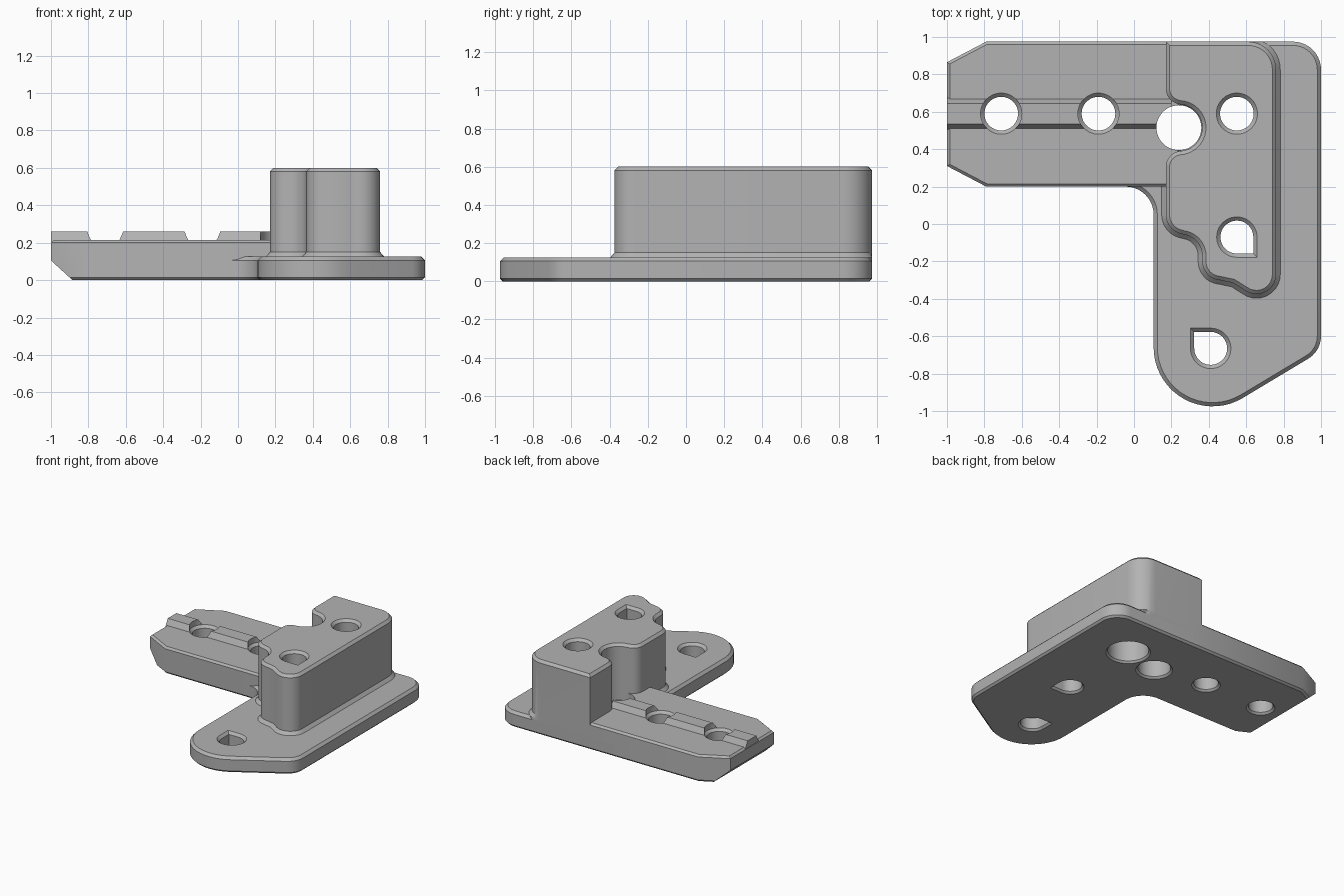
import bpy
import bmesh
from math import cos, sin, radians
from mathutils import Vector

cube = bpy.data.objects.get("Cube")
if cube:
    bpy.data.objects.remove(cube, do_unlink=True)

GREY = (0.45, 0.45, 0.45, 1)
mat = bpy.data.materials.new("plain grey")
mat.use_nodes = True
mat.diffuse_color = GREY
mat.node_tree.nodes["Principled BSDF"].inputs["Base Color"].default_value = GREY


def arc(cx, cy, r, start, end, steps=10):
    angles = [radians(start + (end - start) * i / steps) for i in range(steps + 1)]
    return [(cx + r * cos(a), cy + r * sin(a)) for a in angles]


def circle(cx, cy, r):
    return arc(cx, cy, r, 0, 352.5, 47)


def teardrop(cx, cy, r, turn):
    return arc(cx, cy, r, turn, turn + 270, 36) + arc(cx, cy, r * 2 ** 0.5, turn + 315, turn + 315, 1)[:1]


def inset(points, d):
    """Move a counter-clockwise outline inwards by d with mitred corners."""
    result = []
    for i, p in enumerate(points):
        p = Vector(p)
        a = (p - Vector(points[i - 1])).normalized()
        b = (Vector(points[(i + 1) % len(points)]) - p).normalized()
        na, nb = Vector((-a.y, a.x)), Vector((-b.y, b.x))
        result.append(tuple(p + (na + nb) * d / (1 + na.dot(nb))))
    return result


def loft(name, layers):
    """Solid through a stack of (outline, height) layers."""
    bm = bmesh.new()
    rings = [[bm.verts.new((x, y, z)) for x, y in pts] for pts, z in layers]
    n = len(rings[0])
    bm.faces.new(rings[0][::-1])
    bm.faces.new(rings[-1])
    for low, high in zip(rings, rings[1:]):
        for i in range(n):
            j = (i + 1) % n
            bm.faces.new((low[i], low[j], high[j], high[i]))
    mesh = bpy.data.meshes.new(name)
    bm.to_mesh(mesh)
    bm.free()
    obj = bpy.data.objects.new(name, mesh)
    mesh.materials.append(mat)
    bpy.context.collection.objects.link(obj)
    return obj


def slab(name, pts, top, low=0.015, high=0.02):
    """Plate with chamfered bottom and top edges."""
    return loft(name, [(inset(pts, low), 0), (pts, low),
                       (pts, top - high), (inset(pts, high), top)])


def hole(name, pts, top, rim=0.02):
    """Through-hole cutter with a chamfered mouth at both ends."""
    wide = inset(pts, -rim)
    return loft(name, [(inset(pts, -0.035), -0.02), (pts, 0.015), (pts, top - 0.02),
                       (wide, top), (wide, top + 0.2)])


# Base plate with rounded foot and a fillet into the arm
plate = slab("base_plate",
             [(-0.045, 0.975), (-0.045, 0.22)]
             + arc(-0.045, 0.05, 0.15, 90, 0)
             + arc(0.42, -0.66, 0.315, 180, 301, 18)
             + arc(0.86, -0.6, 0.14, 301, 360, 6)
             + arc(0.85, 0.825, 0.15, 0, 90), 0.125)

# Side arm with tapered tip, cut away underneath
arm = slab("side_arm", [(-1, 0.865), (-1, 0.31), (-0.79, 0.2),
                        (0.25, 0.2), (0.25, 0.975), (-0.79, 0.975)], 0.215, high=0.015)
bm = bmesh.new()
bm.from_mesh(arm.data)
bmesh.ops.bisect_plane(bm, geom=bm.verts[:] + bm.edges[:] + bm.faces[:],
                       plane_co=(-0.885, 0, 0), plane_no=(-0.105, 0, -0.115), clear_outer=True)
bmesh.ops.holes_fill(bm, edges=[e for e in bm.edges if e.is_boundary], sides=0)
bmesh.ops.recalc_face_normals(bm, faces=bm.faces[:])
bm.to_mesh(arm.data)
bm.free()


# Guide rail along the arm
def strip(half):
    return [(-1, 0.59 - half), (0.2, 0.59 - half), (0.2, 0.59 + half), (-1, 0.59 + half)]


rail = loft("guide_rail", [(strip(0.085), 0.205), (strip(0.055), 0.26)])

# Tall block with a wavy side, flared foot and chamfered top
outline = ([(0.17, 0.975)]
           + arc(0.255, 0.725, 0.085, 180, 258)
           + arc(0.24, 0.515, 0.125, 88, -88, 20)
           + arc(0.255, 0.305, 0.085, 102, 180)
           + arc(0.275, 0.05, 0.105, 180, 258)
           + arc(0.25, -0.17, 0.115, 82, 0)
           + arc(0.465, -0.2, 0.1, 180, 265)
           + [(0.53, -0.315)]
           + arc(0.655, -0.27, 0.105, 235, 360)
           + arc(0.61, 0.825, 0.15, 0, 90))
flare = [(x, min(y, 0.975)) for x, y in inset(outline, -0.022)]
block = loft("tall_block", [(flare, 0.1), (flare, 0.125), (outline, 0.15),
                            (outline, 0.58), (inset(outline, 0.02), 0.6)])

# Screw holes
arm_holes = [hole("arm_hole", circle(x, 0.59, 0.09), 0.215) for x in (-0.71, -0.19)]
notch_hole = hole("notch_hole", circle(0.24, 0.515, 0.12), 0.65, 0.001)
foot_hole = hole("foot_hole", teardrop(0.41, -0.665, 0.088, 180), 0.125)
block_hole = hole("block_hole", teardrop(0.55, -0.07, 0.088, 0), 0.6)
bore = [(0.18, -0.02), (0.15, 0.015), (0.15, 0.4), (0.09, 0.4),
        (0.09, 0.58), (0.11, 0.6), (0.11, 0.7)]
bolt_hole = loft("bolt_hole", [(circle(0.55, 0.59, r), z) for r, z in bore])

cuts = {plate: [notch_hole, foot_hole, block_hole, bolt_hole],
        arm: arm_holes + [notch_hole],
        rail: arm_holes + [notch_hole],
        block: [notch_hole, block_hole, bolt_hole]}
for obj, cutters in cuts.items():
    bpy.ops.object.select_all(action='DESELECT')
    bpy.context.view_layer.objects.active = obj
    obj.select_set(True)
    for cutter in cutters:
        mod = obj.modifiers.new("cut", 'BOOLEAN')
        mod.operation, mod.solver, mod.object = 'DIFFERENCE', 'EXACT', cutter
        bpy.ops.object.modifier_apply(modifier=mod.name)
    bpy.ops.object.shade_smooth_by_angle(angle=radians(28))

for cutter in arm_holes + [notch_hole, foot_hole, block_hole, bolt_hole]:
    bpy.data.objects.remove(cutter, do_unlink=True)
